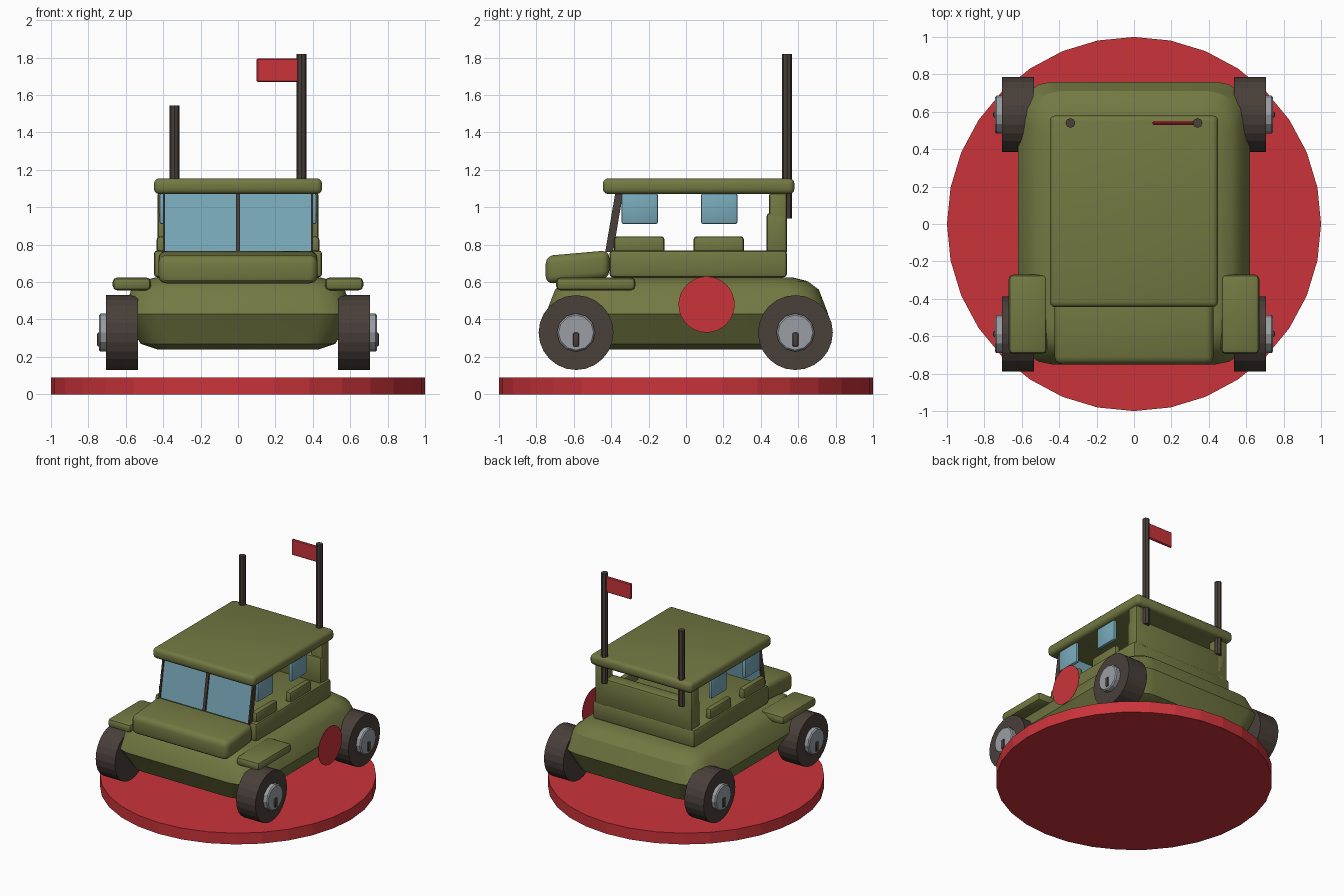
import bpy, bmesh, math
from mathutils import Vector, Matrix

if "Cube" in bpy.data.objects:
    bpy.data.objects.remove(bpy.data.objects["Cube"], do_unlink=True)


def material(name, rgb):
    m = bpy.data.materials.new(name)
    m.use_nodes = True
    m.diffuse_color = (*rgb, 1)
    node = next(n for n in m.node_tree.nodes if n.type == 'BSDF_PRINCIPLED')
    node.inputs["Base Color"].default_value = (*rgb, 1)
    return m


OLIVE = material("olive paint", (0.17, 0.19, 0.055))
RED = material("red", (0.59, 0.034, 0.043))
GLASS = material("blue glass", (0.19, 0.40, 0.49))
DARK = material("dark rubber", (0.066, 0.05, 0.042))
METAL = material("grey metal", (0.32, 0.345, 0.37))


def finish(bm, name, mat, smooth=True):
    bmesh.ops.recalc_face_normals(bm, faces=bm.faces)
    mesh = bpy.data.meshes.new(name)
    bm.to_mesh(mesh)
    bm.free()
    mesh.materials.append(mat)
    ob = bpy.data.objects.new(name, mesh)
    bpy.context.scene.collection.objects.link(ob)
    if smooth:
        bpy.ops.object.select_all(action='DESELECT')
        ob.select_set(True)
        bpy.context.view_layer.objects.active = ob
        bpy.ops.object.shade_smooth_by_angle(angle=math.radians(30))
    return ob


def box(name, x, y, z, mat, bevel=0.015, segments=2, shape=None):
    """Bevelled box from three (low, high) ranges; shape edits each corner."""
    bm = bmesh.new()
    bmesh.ops.create_cube(bm, size=1)
    for v in bm.verts:
        v.co = Vector(r[0] if c < 0 else r[1] for c, r in zip(v.co, (x, y, z)))
        if shape:
            shape(v.co)
    if bevel:
        bmesh.ops.bevel(bm, geom=bm.edges[:], offset=bevel, segments=segments,
                        profile=0.5, affect='EDGES', clamp_overlap=True)
    return finish(bm, name, mat)


def cylinder(name, centre, radius, depth, sides, mat, axis='Z', bevel=0):
    bm = bmesh.new()
    turn = Matrix.Rotation(math.pi / 2, 4, 'Y') if axis == 'X' else Matrix()
    bmesh.ops.create_cone(bm, cap_ends=True, segments=sides, radius1=radius,
                          radius2=radius, depth=depth,
                          matrix=Matrix.Translation(centre) @ turn)
    if bevel:
        rims = [e for e in bm.edges if any(len(f.verts) > 4 for f in e.link_faces)]
        bmesh.ops.bevel(bm, geom=rims, offset=bevel, segments=1, affect='EDGES')
    return finish(bm, name, mat, smooth=False)


# Round stand
cylinder("stand", (0, 0, 0.045), 1, 0.09, 32, RED)


# Lower hull: stacked rounded rectangles, widest at the waist
def hull():
    bm = bmesh.new()
    layers = [  # height, half width, front, back, corner radius
        (0.24, 0.43, -0.60, 0.62, 0.10),
        (0.27, 0.52, -0.67, 0.69, 0.14),
        (0.43, 0.62, -0.75, 0.76, 0.18),
        (0.56, 0.57, -0.70, 0.71, 0.17),
        (0.605, 0.52, -0.65, 0.65, 0.15),
        (0.625, 0.44, -0.60, 0.57, 0.10),
    ]
    rings = []
    for z, w, front, back, r in layers:
        ring = []
        corners = [(w - r, back - r), (r - w, back - r),
                   (r - w, front + r), (w - r, front + r)]
        for i, (cx, cy) in enumerate(corners):
            for k in range(5):
                a = (i + k / 4) * math.pi / 2
                ring.append(bm.verts.new((cx + r * math.cos(a), cy + r * math.sin(a), z)))
        rings.append(ring)
    for low, high in zip(rings, rings[1:]):
        for i in range(len(low)):
            j = (i + 1) % len(low)
            bm.faces.new((low[i], low[j], high[j], high[i]))
    bm.faces.new(rings[0])
    bm.faces.new(rings[-1])
    finish(bm, "hull", OLIVE)


hull()


# Bonnet with a top that slopes down to the nose
def slope_nose(co):
    if co.y < -0.6:
        co.z -= 0.03


box("bonnet", (-0.425, 0.425), (-0.75, -0.41), (0.62, 0.77), OLIVE, 0.04, 3, slope_nose)

# Cabin body, rear wall and roof
box("cabin", (-0.45, 0.45), (-0.41, 0.54), (0.625, 0.77), OLIVE, 0.02)
box("rear_panel", (-0.43, 0.43), (0.43, 0.54), (0.75, 0.97), OLIVE, 0.02)
box("roof", (-0.45, 0.45), (-0.445, 0.58), (1.07, 1.155), OLIVE, 0.03, 3)


# Leaning windscreen with a central bar
def lean(co):
    co.y += (co.z - 0.76) * 0.17


box("windscreen", (-0.39, 0.39), (-0.42, -0.395), (0.76, 1.08), GLASS, 0, 1, lean)
for i, x in enumerate((-0.395, 0, 0.395)):
    half = 0.012 if x == 0 else 0.006
    box(f"windscreen_bar_{i}", (x - half, x + half), (-0.432, -0.39), (0.76, 1.08),
        DARK, 0, 1, lean)

# Parts repeated on both sides
for side, s in (("left", 1), ("right", -1)):
    def span(a, b):
        return sorted((s * a, s * b))

    box(f"{side}_rear_post", span(0.33, 0.43), (0.445, 0.54), (0.75, 1.08), OLIVE, 0.015)
    box(f"{side}_fender", span(0.465, 0.67), (-0.695, -0.27), (0.555, 0.625), OLIVE, 0.025)
    for end, y in (("front", -0.345), ("rear", 0.08)):
        box(f"{side}_{end}_window", span(0.39, 0.42), (y, y + 0.195), (0.91, 1.075),
            GLASS, 0.012)
        box(f"{side}_{end}_sill", span(0.385, 0.435), (y - 0.04, y + 0.23), (0.75, 0.845),
            OLIVE, 0.018)

    # Wheels with hub and bolt
    for end, y in (("front", -0.588), ("rear", 0.585)):
        cylinder(f"{side}_{end}_tyre", (s * 0.62, y, 0.33), 0.2, 0.17, 24, DARK, 'X')
        cylinder(f"{side}_{end}_hub", (s * 0.715, y, 0.33), 0.102, 0.056, 12, METAL, 'X', 0.008)
        box(f"{side}_{end}_bolt", span(0.72, 0.753), (y - 0.016, y + 0.016), (0.255, 0.33),
            DARK, 0.008)

    # Mast at the rear corner
    top = 1.82 if s > 0 else 1.545
    cylinder(f"{side}_mast", (s * 0.34, 0.54, (top + 0.94) / 2), 0.026, top - 0.94, 8, DARK)

# Pennant on the taller mast
box("flag", (0.10, 0.33), (0.53, 0.55), (1.67, 1.795), RED, 0.006, 1)

# Thin round marker on the left flank
cylinder("side_marker", (0.735, 0.11, 0.48), 0.15, 0.002, 32, RED, 'X')
